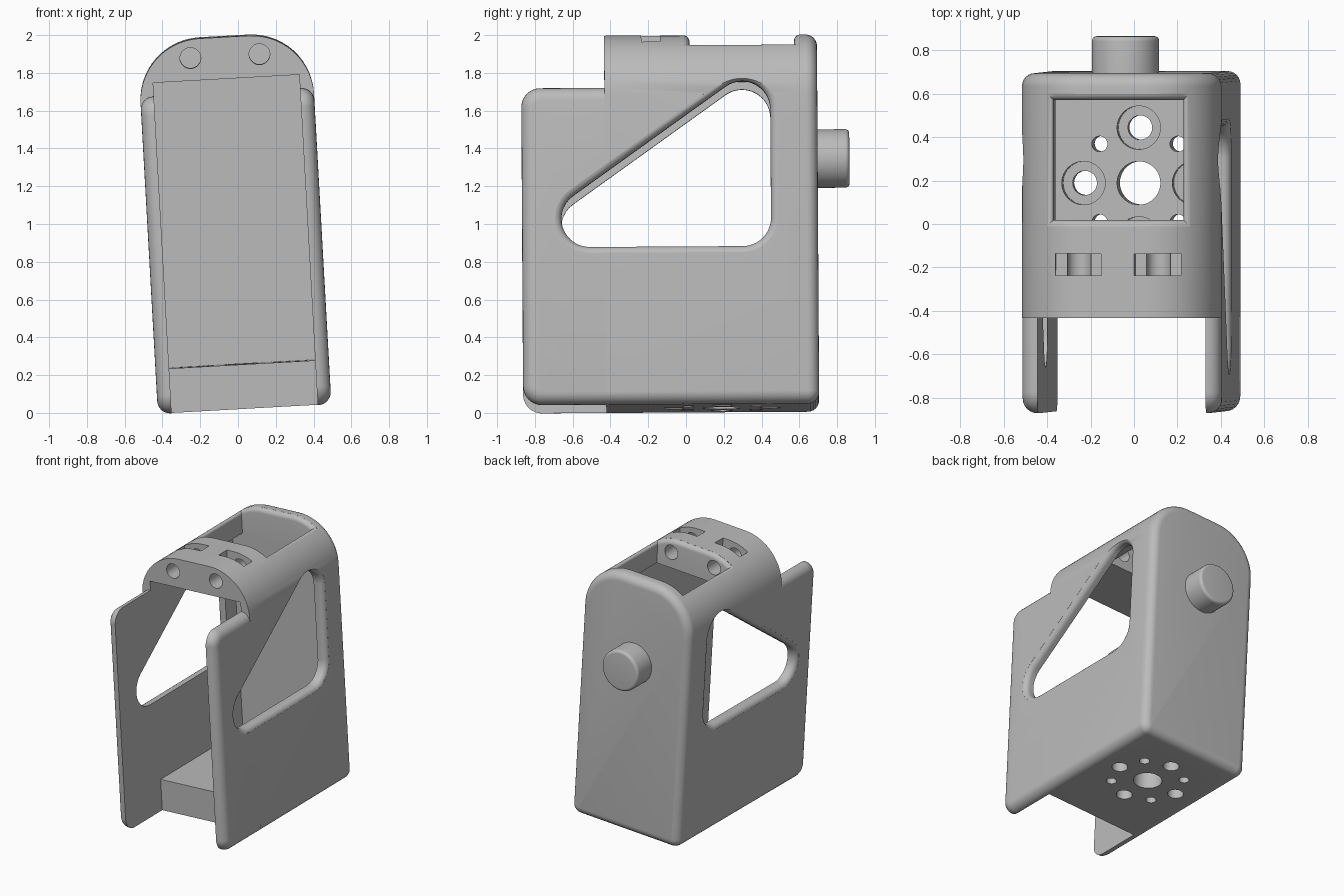
import bpy, bmesh, math
from mathutils import Matrix, Vector

cube = bpy.data.objects.get("Cube")
if cube:
    bpy.data.objects.remove(cube, do_unlink=True)

# Main sizes, in the upright frame of the bracket
HALF, INNER = 0.46, 0.3875            # outer and inner half width
HEIGHT, TOP_R, EDGE = 1.971, 0.33, 0.068
BACK, BODY_FRONT, LEG_FRONT = 0.705, -0.422, -0.862
FLOOR, CEILING, LEG_TOP = 0.235, 1.75, 1.68
WALL_IN = 0.583                       # inner face of the back wall

# The whole model leans slightly to its right
LEAN = (Matrix.Translation((0.035, 0, 0.024))
        @ Matrix.Rotation(math.radians(-3.2), 4, 'Y')
        @ Matrix.Rotation(math.radians(0.35), 4, 'X'))

grey = bpy.data.materials.new("plain_grey")
grey.use_nodes = True
grey.diffuse_color = (0.5, 0.5, 0.5, 1)
grey.node_tree.nodes["Principled BSDF"].inputs["Base Color"].default_value = (0.5, 0.5, 0.5, 1)


def loft(name, rings):
    """Closed solid through rings of equal point count."""
    bm = bmesh.new()
    loops = [[bm.verts.new(p) for p in ring] for ring in rings]
    n = len(loops[0])
    for a, b in zip(loops, loops[1:]):
        for i in range(n):
            j = (i + 1) % n
            bm.faces.new((a[i], a[j], b[j], b[i]))
    bm.faces.new(loops[0])
    bm.faces.new(loops[-1][::-1])
    bmesh.ops.recalc_face_normals(bm, faces=bm.faces)
    mesh = bpy.data.meshes.new(name)
    bm.to_mesh(mesh)
    bm.free()
    obj = bpy.data.objects.new(name, mesh)
    bpy.context.collection.objects.link(obj)
    return obj


def outline(corners, grow=0.0, steps=14):
    """Rounded outline from (centre u, centre v, radius, start, end angle)."""
    pts = []
    for u, v, r, a0, a1 in corners:
        for i in range(steps + 1):
            a = math.radians(a0 + (a1 - a0) * i / steps)
            pts.append((u + (r + grow) * math.cos(a), v + (r + grow) * math.sin(a)))
    return pts


def fillet(radius, steps=6, end=90):
    """Quarter round as (sideways, along) pairs."""
    angles = [math.radians(end * i / steps) for i in range(steps + 1)]
    return [(radius * (1 - math.cos(a)), radius * math.sin(a)) for a in angles]


def box(lo, hi):
    ring = [(lo[0], lo[1]), (hi[0], lo[1]), (hi[0], hi[1]), (lo[0], hi[1])]
    return loft("cutter", [[(x, y, z) for x, y in ring] for z in (lo[2], hi[2])])


def rod(name, centre, axis, sections, sides=40):
    """Turned part: (distance along axis, radius) sections."""
    turn = Vector((0, 0, 1)).rotation_difference(Vector(axis))
    rings = []
    for d, r in sections:
        ring = [Vector((r * math.cos(math.tau * i / sides),
                        r * math.sin(math.tau * i / sides), d)) for i in range(sides)]
        rings.append([turn @ p + Vector(centre) for p in ring])
    return loft(name, rings)


def cut(obj, cutter):
    mod = obj.modifiers.new("cut", 'BOOLEAN')
    mod.operation, mod.solver, mod.object = 'DIFFERENCE', 'EXACT', cutter
    bpy.context.view_layer.objects.active = obj
    bpy.ops.object.modifier_apply(modifier=mod.name)
    bpy.data.objects.remove(cutter, do_unlink=True)


def finish(obj):
    obj.data.materials.clear()
    obj.data.materials.append(grey)
    obj.matrix_world = LEAN
    bpy.ops.object.select_all(action='DESELECT')
    obj.select_set(True)
    bpy.context.view_layer.objects.active = obj
    bpy.ops.object.shade_smooth_by_angle(angle=math.radians(32))


def window(side):
    """Three-cornered side window with a rounded outer rim."""
    slope = 125.4
    corners = [(0.306, 1.56, 0.15, 0, slope), (-0.504, 0.985, 0.15, slope, 270),
               (0.306, 0.985, 0.15, 270, 360)]
    rim = 0.04
    spans = [(0, 0.2)] + [(g, HALF - rim + d) for g, d in fillet(rim, end=80)]
    spans.append((spans[-1][0], 0.6))
    return loft("cutter", [[(side * x, y, z) for y, z in outline(corners, g)]
                           for g, x in spans])


def crown(x):
    """Height of the arched top at x."""
    over = max(abs(x) - (HALF - TOP_R), 0)
    return HEIGHT - TOP_R + math.sqrt(TOP_R ** 2 - over ** 2)


def top_opening():
    """Top opening whose rounded rim follows the arch."""
    hx, y0, y1, rim, n = 0.30, 0.03, WALL_IN, 0.035, 20

    def ring(g, height):
        xs = [(hx + g) * (2 * i / n - 1) for i in range(n + 1)]
        return ([(x, y0 - g, height(x)) for x in xs]
                + [(x, y1 + g, height(x)) for x in reversed(xs)])
    rings = [ring(0, lambda x: 1.6)]
    for g, d in fillet(rim, end=80):
        rings.append(ring(g, lambda x, d=d: crown(x) - rim + d))
    rings.append(ring(g, lambda x: 2.3))
    return loft("cutter", rings)


# Main shell: arched section with a rounded back edge
cx, cz = HALF - TOP_R, HEIGHT - TOP_R
bx = HALF - EDGE
section = [(cx, cz, TOP_R, 0, 90), (-cx, cz, TOP_R, 90, 180),
           (-bx, EDGE, EDGE, 180, 270), (bx, EDGE, EDGE, 270, 360)]
stations = [(0, BODY_FRONT)] + [(-g, BACK - 0.06 + d) for g, d in fillet(0.06)]
shell = loft("main_shell", [[(x, y, z) for x, z in outline(section, g)]
                            for g, y in stations])
cut(shell, box((-INNER, -1, FLOOR), (INNER, WALL_IN, CEILING)))
cut(shell, top_opening())
for side in (-1, 1):
    cut(shell, window(side))
    # Lengthwise holes and strap slots in the bridge
    cut(shell, rod("cutter", (side * 0.183, 0, 1.87), (0, 1, 0), [(-0.6, 0.055), (0.15, 0.055)]))
    cut(shell, box((side * 0.183 - 0.107, -0.225, 1.87), (side * 0.183 + 0.107, -0.125, 2.2)))

# Mounting holes in the floor
cut(shell, rod("cutter", (0, 0.19, 0), (0, 0, 1), [(-0.2, 0.1), (0.4, 0.1)]))
for i in range(8):
    a = math.tau * i / 8
    where = (0.255 * math.cos(a), 0.19 + 0.255 * math.sin(a), 0)
    r = 0.036 if i % 2 else 0.056
    cut(shell, rod("cutter", where, (0, 0, 1), [(-0.2, r), (0.4, r)], 28))
    if i % 2 == 0:
        cut(shell, rod("cutter", where, (0, 0, 1), [(0.12, 0.1), (0.4, 0.1)]))
finish(shell)

# Side cheeks reaching forward, rounded on the outside
for side, name in ((1, "left_cheek"), (-1, "right_cheek")):
    r = 0.1
    front = [(LEG_FRONT + r, LEG_TOP - r, r, 90, 180), (LEG_FRONT + r, r, r, 180, 270)]
    rings = []
    for g, x in [(0, INNER)] + [(g, HALF - EDGE + d) for g, d in fillet(EDGE)]:
        pts = outline(front, -g) + [(BODY_FRONT, g), (BODY_FRONT, LEG_TOP - g)]
        rings.append([(side * x, y, z) for y, z in pts])
    cheek = loft(name, rings)
    cut(cheek, window(side))
    finish(cheek)

# Round knob on the back
knob_end = 0.873
knob = rod("rear_knob", (0, 0, 1.32), (0, 1, 0),
           [(0.66, 0.155)] + [(knob_end - 0.022 + d, 0.155 - g) for g, d in fillet(0.022)], 64)
finish(knob)
